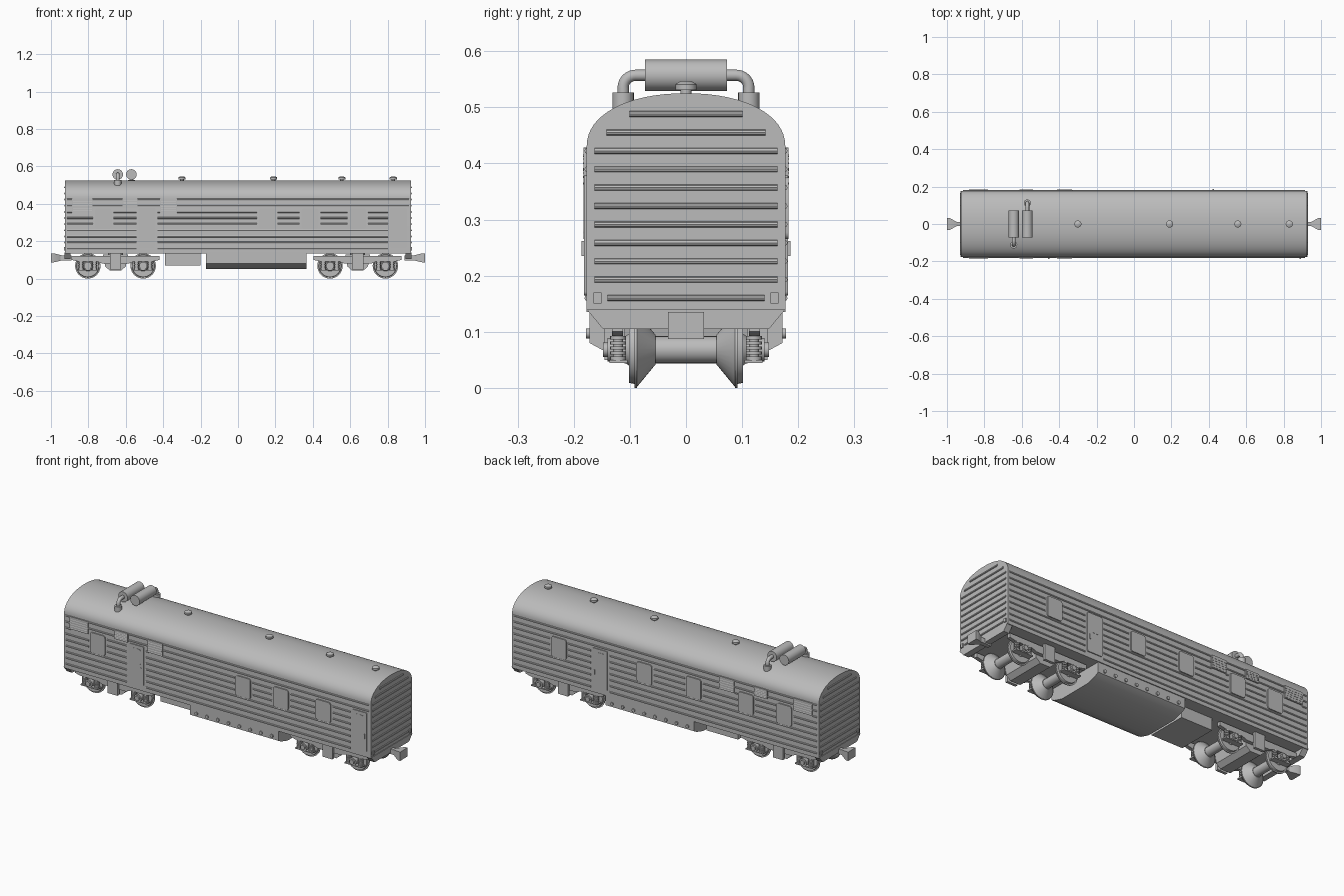
import bpy, bmesh, math
from mathutils import Vector, Matrix

if "Cube" in bpy.data.objects:
    bpy.data.objects.remove(bpy.data.objects["Cube"])

grey = bpy.data.materials.new("plain_grey")
grey.use_nodes = True
GREY = (0.5, 0.5, 0.5, 1)
grey.diffuse_color = GREY
grey.node_tree.nodes["Principled BSDF"].inputs["Base Color"].default_value = GREY


def finish(bm, name):
    bmesh.ops.recalc_face_normals(bm, faces=bm.faces)
    mesh = bpy.data.meshes.new(name)
    bm.to_mesh(mesh)
    bm.free()
    mesh.materials.append(grey)
    ob = bpy.data.objects.new(name, mesh)
    bpy.context.collection.objects.link(ob)
    bpy.ops.object.select_all(action="DESELECT")
    ob.select_set(True)
    bpy.context.view_layer.objects.active = ob
    bpy.ops.object.shade_smooth_by_angle(angle=math.radians(35))
    return ob


def box(bm, x0, x1, y0, y1, z0, z1):
    size = Matrix.Diagonal((x1 - x0, abs(y1 - y0), z1 - z0, 1))
    mid = Matrix.Translation(((x0 + x1) / 2, (y0 + y1) / 2, (z0 + z1) / 2))
    return bmesh.ops.create_cube(bm, size=1, matrix=mid @ size)["verts"]


def rod(bm, p, q, r, r2=None, n=20):
    p, q = Vector(p), Vector(q)
    turn = (q - p).to_track_quat("Z", "Y").to_matrix().to_4x4()
    bmesh.ops.create_cone(bm, cap_ends=True, segments=n, radius1=r,
                          radius2=r if r2 is None else r2, depth=(q - p).length,
                          matrix=Matrix.Translation((p + q) / 2) @ turn)


def prism(bm, points, step):
    face = bm.faces.new([bm.verts.new(p) for p in points])
    new = bmesh.ops.extrude_face_region(bm, geom=[face])["geom"]
    bmesh.ops.translate(bm, vec=step, verts=[v for v in new if isinstance(v, bmesh.types.BMVert)])


def panel(bm, x0, x1, z0, z1, s, out, border, sink, corner):
    """Rounded raised frame with a sunken pane on side s."""
    verts = box(bm, x0, x1, s * 0.17, s * out, z0, z1)
    edges = {e for v in verts for e in v.link_edges
             if abs(e.verts[0].co.y - e.verts[1].co.y) > 0.001}
    faces = {f for v in verts for f in v.link_faces}
    done = bmesh.ops.bevel(bm, geom=list(edges), offset=corner, segments=3,
                           affect="EDGES", profile=0.5)
    faces = {f for f in faces if f.is_valid} | set(done["faces"])
    front = [f for f in faces if all(abs(v.co.y - s * out) < 1e-4 for v in f.verts)]
    bmesh.ops.recalc_face_normals(bm, faces=list(faces))
    bmesh.ops.inset_individual(bm, faces=front, thickness=border, depth=-sink)


# Body shell with arched roof
HALF, END, FLOOR, EAVE, RISE = 0.177, 0.925, 0.135, 0.43, 0.095
arc = []
for i in range(33):
    a = math.pi * i / 32
    c, d = math.cos(a), math.sin(a)
    arc.append((math.copysign(abs(c) ** 0.93, c) * HALF, EAVE + RISE * abs(d) ** 0.93))
bm = bmesh.new()
prism(bm, [(-END, y, z) for y, z in [(-HALF, FLOOR)] + [(HALF, FLOOR)] + arc], (2 * END, 0, 0))
finish(bm, "body_shell")

# Chamfered end sills
bm = bmesh.new()
for s in (-1, 1):
    prism(bm, [(s * 0.895, y, z) for y, z in
               [(-HALF, 0.14), (-0.148, 0.105), (0.148, 0.105), (HALF, 0.14)]], (s * 0.033, 0, 0))
finish(bm, "end_sills")

# Openings per side: (centre x, half width, bottom, top)
WIN, DOOR = (0.055, 0.265, 0.375), (0.057, 0.165, 0.378)
LOUVRES = [(-0.832, 0.055, 0.36, 0.428), (-0.577, 0.04, 0.378, 0.428), (-0.372, 0.045, 0.358, 0.428)]
sides = {
    -1: ([(x, *WIN) for x in (-0.72, 0.157, 0.385, 0.64)], [(x, *DOOR) for x in (-0.487, 0.858)]),
    1: ([(x, *WIN) for x in (-0.718, -0.488, -0.172, 0.125, 0.64)], [(0.393, *DOOR)]),
}
RIBS = [0.16 + 0.0328 * i for i in range(9)]

windows, doors, louvres, ribs = (bmesh.new() for _ in range(4))
for s, (wins, drs) in sides.items():
    for x, w, z0, z1 in wins:
        panel(windows, x - w + 0.01, x + w - 0.01, z0, z1, s, 0.183, 0.009, 0.005, 0.012)
    for x, w, z0, z1 in drs:
        panel(doors, x - w + 0.012, x + w - 0.012, z0, z1, s, 0.182, 0.007, 0.003, 0.006)
        panel(doors, x - 0.026, x + 0.026, 0.275, 0.36, s, 0.183, 0.006, 0.005, 0.008)
        box(doors, x + 0.028, x + 0.034, s * 0.176, s * 0.186, 0.235, 0.262)
    # Louvre frames with upward sloping slats
    for x, w, z0, z1 in LOUVRES:
        panel(louvres, x - w, x + w, z0, z1, s, 0.183, 0.004, 0.005, 0.002)
        n = 5
        h = (z1 - z0 - 0.008) / n
        for i in range(n):
            z = z0 + 0.004 + i * h
            prism(louvres, [(x - w + 0.004, s * y, zz) for y, zz in
                            [(0.177, z), (0.184, z), (0.1785, z + h), (0.177, z + h)]],
                  (2 * w - 0.008, 0, 0))
    # Side ribs interrupted by the openings
    for z in RIBS:
        cuts = sorted((x - w, x + w) for x, w, z0, z1 in wins + drs + LOUVRES
                      if z0 - 0.006 < z < z1 + 0.006)
        start = -0.915
        for a, b in cuts + [(0.915, 0.915)]:
            if a - start > 0.01:
                rod(ribs, (start, s * 0.1755, z), (a, s * 0.1755, z), 0.0055, n=8)
            start = b
finish(windows, "side_windows")
finish(doors, "side_doors")
finish(louvres, "side_louvres")

# End ribs and small end plates
plates = bmesh.new()
for s in (-1, 1):
    rows = [(z, 0.163) for z in RIBS[1:]] + [(RIBS[0], 0.14), (0.455, 0.142), (0.488, 0.101)]
    for z, w in rows:
        rod(ribs, (s * 0.9245, -w, z), (s * 0.9245, w, z), 0.0055, n=8)
    for y in (-0.158, 0.158):
        box(plates, s * 0.927 - 0.004, s * 0.927 + 0.004, y - 0.007, y + 0.007, 0.15, 0.17)
finish(ribs, "wall_ribs")
finish(plates, "end_plates")

# Couplers flaring outward
bm = bmesh.new()
for s in (-1, 1):
    box(bm, min(s * 0.89, s * 0.96), max(s * 0.89, s * 0.96), -0.012, 0.012, 0.098, 0.124)
    head = [(s * 0.943, 0.008, 0.014), (s * 0.985, 0.032, 0.024), (s, 0.032, 0.024), (s, 0.024, 0.017)]
    loops = [[bm.verts.new((x, a * w, 0.111 + b * h)) for a, b in
              ((-1, -1), (1, -1), (1, 1), (-1, 1))] for x, w, h in head]
    for p, q in zip(loops, loops[1:]):
        for i in range(4):
            j = (i + 1) % 4
            bm.faces.new((p[i], p[j], q[j], q[i]))
    bm.faces.new(loops[0])
    bm.faces.new(loops[-1])
finish(bm, "couplers")

# Roof cylinders with bent pipes
bm = bmesh.new()
for x, s in ((-0.643, -1), (-0.57, 1)):
    rod(bm, (x, -0.073, 0.557), (x, 0.073, 0.557), 0.028, n=28)
    rod(bm, (x, s * 0.07, 0.557), (x, s * 0.09, 0.557), 0.01)
    ring = bmesh.ops.create_circle(bm, segments=20, radius=0.01, matrix=Matrix.Translation(
        (x, s * 0.09, 0.557)) @ Matrix.Rotation(math.pi / 2, 4, "X"))["verts"]
    edges = list({e for v in ring for e in v.link_edges})
    bmesh.ops.spin(bm, geom=edges, cent=(x, s * 0.09, 0.535), axis=(1, 0, 0),
                   angle=-s * math.pi / 2, steps=8)
    rod(bm, (x, s * 0.112, 0.5), (x, s * 0.112, 0.535), 0.01)
    rod(bm, (x, s * 0.112, 0.49), (x, s * 0.112, 0.526), 0.019)
finish(bm, "roof_cylinders")

# Roof vents
bm = bmesh.new()
for x in (-0.3, 0.19, 0.555, 0.83):
    rod(bm, (x, 0, 0.515), (x, 0, 0.533), 0.01)
    rod(bm, (x, 0, 0.531), (x, 0, 0.541), 0.019)
    rod(bm, (x, 0, 0.541), (x, 0, 0.547), 0.019, 0.009)
finish(bm, "roof_vents")

# Underfloor tank with bolts, and equipment box
bm = bmesh.new()
section = [(0.172, 0.137), (0.172, 0.08), (0.15, 0.068), (0.095, 0.052)]
prism(bm, [(-0.17, y, z) for y, z in section + [(-y, z) for y, z in reversed(section)]], (0.535, 0, 0))
for s in (-1, 1):
    for i in range(8):
        x = -0.13 + 0.065 * i
        rod(bm, (x, s * 0.165, 0.097), (x, s * 0.178, 0.097), 0.009, n=12)
finish(bm, "underfloor_tank")
bm = bmesh.new()
box(bm, -0.39, -0.2, -0.11, 0.11, 0.07, 0.138)
finish(bm, "equipment_box")

# Bogies
wheels, frames, springs = (bmesh.new() for _ in range(3))
AXLE = 0.068
for cx in (-0.655, 0.64):
    bolster = [(-0.067, 0.13), (-0.055, 0.065), (-0.03, 0.043), (0.03, 0.043), (0.055, 0.065), (0.067, 0.13)]
    prism(frames, [(cx + x, -0.11, z) for x, z in bolster], (0, 0.22, 0))
    rod(frames, (cx, 0, 0.1), (cx, 0, 0.14), 0.04)
    for s in (-1, 1):
        half = [(0.235, 0.122), (0.235, 0.1), (0.2, 0.092), (0.1, 0.092), (0.07, 0.08)]
        beam = half + [(-x, z) for x, z in reversed(half)]
        prism(frames, [(cx + x, s * 0.112, z) for x, z in beam], (0, s * 0.02, 0))
        box(frames, cx - 0.03, cx + 0.03, s * 0.13, s * 0.145, 0.05, 0.135)
        for ax in (cx - 0.148, cx + 0.148):
            # Axle boxes and coil springs
            rod(frames, (ax, s * 0.1, AXLE), (ax, s * 0.14, AXLE), 0.021)
            rod(frames, (ax, s * 0.14, AXLE), (ax, s * 0.148, AXLE), 0.013)
            box(frames, ax - 0.052, ax + 0.052, s * 0.104, s * 0.136, 0.044, 0.05)
            for dx in (-0.036, 0.036):
                for i in range(5):
                    z = 0.05 + i * 0.009
                    rod(springs, (ax + dx, s * 0.121, z), (ax + dx, s * 0.121, z + 0.006), 0.014, n=14)
                rod(springs, (ax + dx, s * 0.121, 0.05), (ax + dx, s * 0.121, 0.095), 0.009, n=12)
            # Coned wheels on the axle
            for y0, y1, r0, r1 in ((0, 0.056, 0.024, 0.024), (0.054, 0.087, 0.026, 0.066),
                                   (0.087, 0.092, 0.068, 0.068), (0.092, 0.102, 0.061, 0.059),
                                   (0.102, 0.108, 0.028, 0.024)):
                rod(wheels, (ax, s * y0, AXLE), (ax, s * y1, AXLE), r0, r1, n=32)
finish(wheels, "wheelsets")
finish(frames, "bogie_frames")
finish(springs, "coil_springs")
